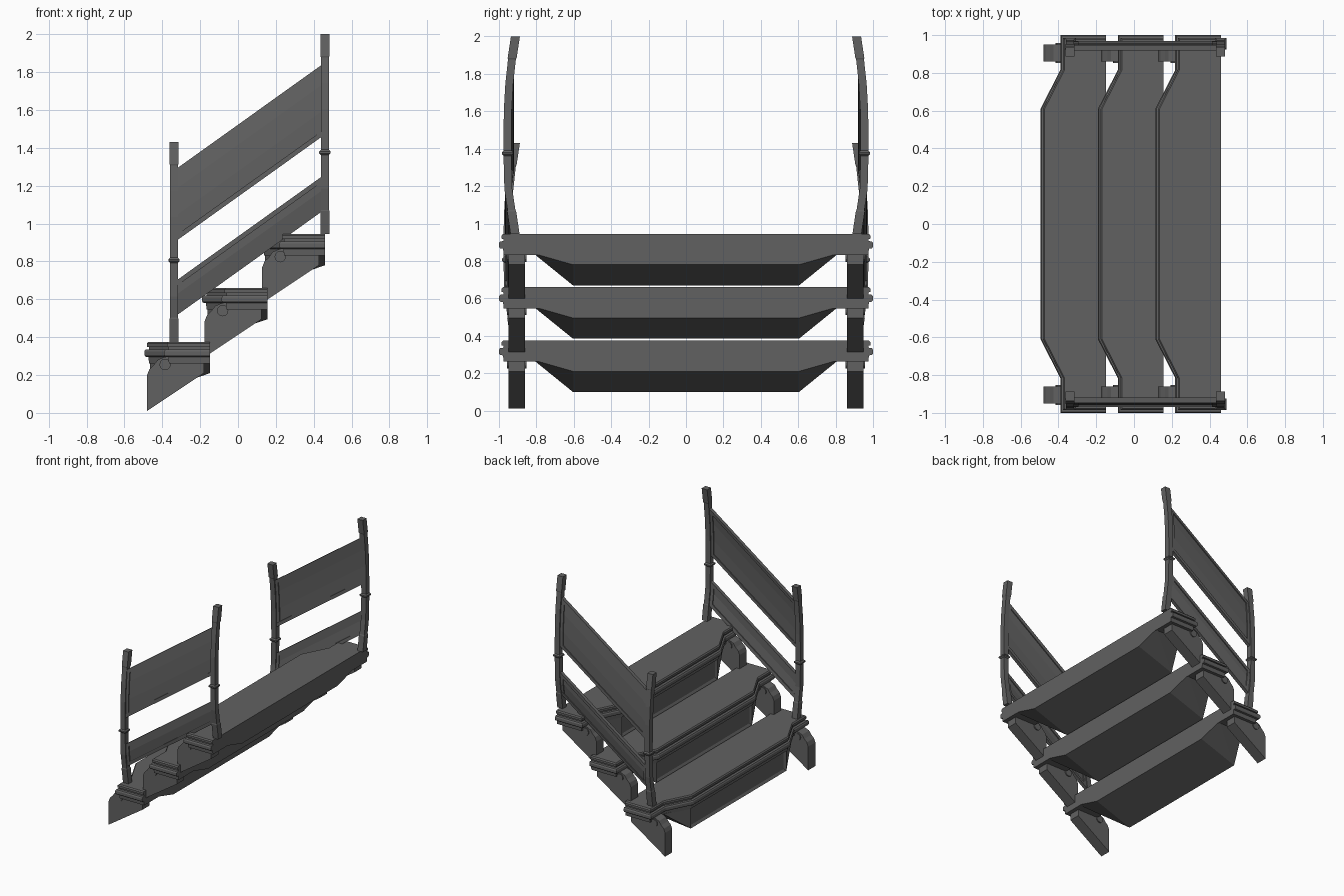
import bpy, bmesh, math
from mathutils import Vector

if "Cube" in bpy.data.objects:
    bpy.data.objects.remove(bpy.data.objects["Cube"], do_unlink=True)

COLOR = (0.12, 0.12, 0.12, 1)
grey = bpy.data.materials.new("dark_grey")
grey.use_nodes = True
grey.diffuse_color = COLOR
bsdf = grey.node_tree.nodes["Principled BSDF"]
bsdf.inputs["Base Color"].default_value = COLOR
bsdf.inputs["Roughness"].default_value = 0.8

RUN, RISE = 0.304, 0.285


def finish(name, bm):
    bmesh.ops.recalc_face_normals(bm, faces=bm.faces)
    mesh = bpy.data.meshes.new(name)
    bm.to_mesh(mesh)
    bm.free()
    mesh.materials.append(grey)
    obj = bpy.data.objects.new(name, mesh)
    bpy.context.collection.objects.link(obj)
    return obj


def loft(name, sections):
    """Bridge equal closed loops and cap both ends."""
    bm = bmesh.new()
    rings = [[bm.verts.new(p) for p in s] for s in sections]
    n = len(rings[0])
    for a, b in zip(rings, rings[1:]):
        for i in range(n):
            j = (i + 1) % n
            bm.faces.new((a[i], a[j], b[j], b[i]))
    bm.faces.new(rings[0])
    bm.faces.new(rings[-1])
    return finish(name, bm)


# Treads: stepped moulding around the front and the ends, flat back
MOULDING = [(0.262, 0.025), (0.295, 0.022), (0.297, 0.006), (0.306, 0), (0.325, 0),
            (0.334, 0.006), (0.336, 0.024), (0.347, 0.024), (0.349, 0.014),
            (0.366, 0.014), (0.375, 0.022)]


def tread(name, dx, dz):
    sections = []
    for z, inset in MOULDING:
        half = [(-0.148, 1 - inset), (-0.39 + inset, 1 - inset),
                (-0.39 + inset, 0.815), (-0.495 + inset, 0.61)]
        loop = half + [(x, -y) for x, y in reversed(half)]
        sections.append([(x + dx, y, z + dz) for x, y in loop])
    loft(name, sections)


# Riser body under each tread, tapered at the ends, with a sunk front panel
def riser_body(name, dx, dz):
    bm = bmesh.new()
    for s in (-1, 1):
        for x, y, z in [(-0.465, 0.605, 0.1), (-0.465, 0.605, 0.27), (-0.37, 0.815, 0.27),
                        (-0.148, 0.605, 0.21), (-0.148, 0.815, 0.27)]:
            bm.verts.new((x + dx, s * y, z + dz))
    bmesh.ops.convex_hull(bm, input=bm.verts)
    bmesh.ops.dissolve_limit(bm, angle_limit=0.02, verts=bm.verts, edges=bm.edges)
    bm.normal_update()
    front = [f for f in bm.faces if f.normal.x < -0.99]
    bmesh.ops.inset_individual(bm, faces=front, thickness=0.025, depth=-0.012)
    finish(name, bm)


# Brackets with a rounded nose and a small scroll
BRACKET = [(-0.48, 0.01), (-0.48, 0.2), (-0.468, 0.23), (-0.445, 0.252), (-0.425, 0.28),
           (-0.39, 0.295), (-0.18, 0.29), (-0.18, 0.21)]


def bracket(name, dx, dz, s):
    loft(name, [[(x + dx, s * y, z + dz) for x, z in BRACKET] for y in (0.86, 0.95)])
    ring = [(-0.385 + 0.03 * math.cos(k * math.tau / 12),
             0.255 + 0.03 * math.sin(k * math.tau / 12)) for k in range(12)]
    loft(name + "_scroll",
         [[(x + dx, s * y, z + dz) for x, z in ring] for y in (0.852, 0.958)])


for k in range(3):
    dx, dz = k * RUN, k * RISE
    tread(f"tread_{k + 1}", dx, dz)
    riser_body(f"riser_body_{k + 1}", dx, dz)
    for side, s in (("left", 1), ("right", -1)):
        bracket(f"{side}_bracket_{k + 1}", dx, dz, s)

# Bowed line shared by posts and panels: height above the base, distance from centre
BOW = [(0, 0.914), (0.12, 0.932), (0.24, 0.95), (0.43, 0.955), (0.66, 0.953),
       (0.8, 0.945), (0.93, 0.931), (1.055, 0.912)]


def bow(h):
    for (h0, y0), (h1, y1) in zip(BOW, BOW[1:]):
        if h <= h1:
            return y0 + (y1 - y0) * (h - h0) / (h1 - h0)
    return BOW[-1][1]


def post_piece(name, x, z, s, rings):
    """Square sections along the bow; rings are (height, half width)."""
    loft(name, [[(x + a * w, s * (bow(h) + b * w), z + h)
                 for a, b in ((-1, -1), (1, -1), (1, 1), (-1, 1))] for h, w in rings])


def post(name, x, z, s):
    post_piece(name, x, z, s, [(h, 0.021) for h, _ in BOW])
    post_piece(name + "_foot", x, z, s, [(0, 0.024), (0.12, 0.024), (0.13, 0.02)])
    post_piece(name + "_cap", x, z, s, [(0.93, 0.02), (0.94, 0.024), (1.055, 0.024)])
    post_piece(name + "_collar", x, z, s,
               [(0.417, 0.021), (0.426, 0.03), (0.436, 0.03), (0.445, 0.021)])


LOW = Vector((-0.338, 0.375))
HIGH = Vector((0.459, 0.945))
SLOPE = (HIGH.y - LOW.y) / (HIGH.x - LOW.x)


def sloped_strip(name, s, x0, x1, h0, h1, half):
    """Bowed board running up the slope between two x positions."""
    hs = [h0] + [h for h, _ in BOW if h0 < h < h1] + [h1]
    loop = [(bow(h) + half, h) for h in hs] + [(bow(h) - half, h) for h in reversed(hs)]
    loft(name, [[(x, s * y, LOW.y + h + (x - LOW.x) * SLOPE) for y, h in loop]
                for x in (x0, x1)])


# Framed panel: thin infill, two rails and two stiles
def framed_panel(name, s, h0, h1, rim):
    x0, x1 = LOW.x + 0.015, HIGH.x - 0.015
    sloped_strip(name + "_infill", s, x0, x1, h0 + 0.005, h1 - 0.005, 0.006)
    sloped_strip(name + "_bottom_rail", s, x0, x1, h0, h0 + rim, 0.014)
    sloped_strip(name + "_top_rail", s, x0, x1, h1 - rim, h1, 0.014)
    sloped_strip(name + "_low_stile", s, x0, x0 + 0.03, h0, h1, 0.013)
    sloped_strip(name + "_high_stile", s, x1 - 0.03, x1, h0, h1, 0.013)


for side, s in (("left", 1), ("right", -1)):
    post(f"{side}_low_post", LOW.x, LOW.y, s)
    post(f"{side}_high_post", HIGH.x, HIGH.y, s)
    framed_panel(f"{side}_upper_panel", s, 0.525, 0.905, 0.03)
    framed_panel(f"{side}_lower_panel", s, 0.13, 0.315, 0.03)
